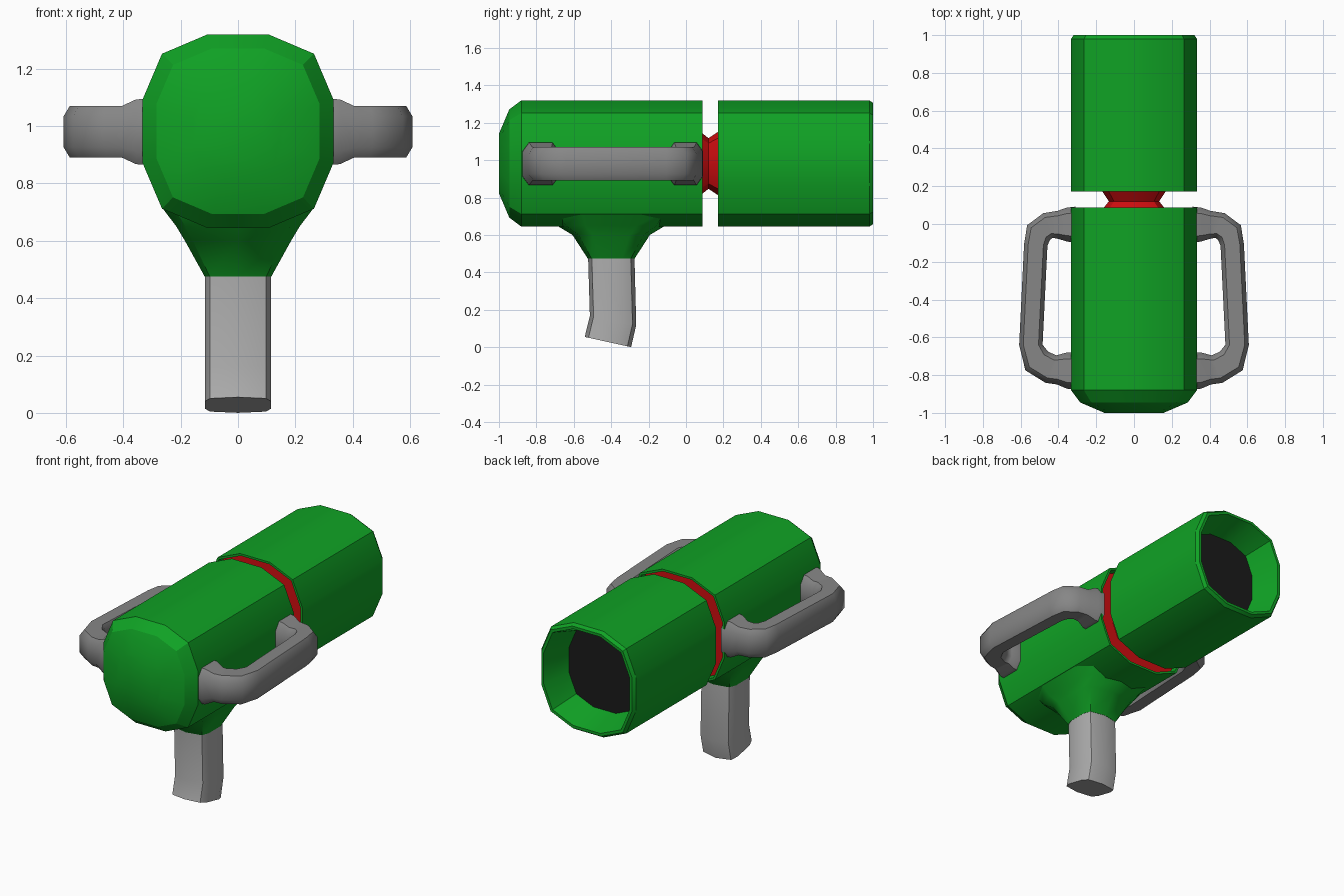
import bpy, bmesh, math
from mathutils import Vector

if "Cube" in bpy.data.objects:
    bpy.data.objects.remove(bpy.data.objects["Cube"])


def material(name, rgb):
    m = bpy.data.materials.new(name)
    m.diffuse_color = (*rgb, 1)
    m.use_nodes = True
    m.node_tree.nodes["Principled BSDF"].inputs["Base Color"].default_value = m.diffuse_color
    return m


green = material("green", (0.005, 0.36, 0.018))
red = material("red", (0.62, 0.004, 0.005))
grip_grey = material("light grey", (0.42, 0.42, 0.42))
handle_grey = material("mid grey", (0.24, 0.24, 0.24))
black = material("black", (0.011, 0.011, 0.011))


def loft(name, rings, mat, cap_start=True, cap_end=True, outward=True, angle=30):
    """Skin a list of equal-length point rings."""
    bm = bmesh.new()
    vs = [[bm.verts.new(p) for p in ring] for ring in rings]
    n = len(rings[0])
    for a, b in zip(vs, vs[1:]):
        for i in range(n):
            j = (i + 1) % n
            bm.faces.new((a[i], a[j], b[j], b[i]))
    if cap_start:
        bm.faces.new(list(reversed(vs[0])))
    if cap_end:
        bm.faces.new(vs[-1])
    bmesh.ops.recalc_face_normals(bm, faces=bm.faces)
    me = bpy.data.meshes.new(name)
    bm.to_mesh(me)
    bm.free()
    me.materials.append(mat)
    ob = bpy.data.objects.new(name, me)
    bpy.context.collection.objects.link(ob)
    bpy.ops.object.select_all(action='DESELECT')
    ob.select_set(True)
    bpy.context.view_layer.objects.active = ob
    bpy.ops.object.shade_smooth_by_angle(angle=math.radians(angle))
    return ob


def mirrored(quarter):
    """Complete a closed section from its first-quadrant points."""
    pts = list(quarter)
    pts += [(-x, y) for x, y in reversed(quarter) if x > 0]
    return pts + [(-x, -y) for x, y in pts if y != 0]


BODY = mirrored([(0.333, 0.11), (0.265, 0.27), (0.105, 0.338)])
CZ = 0.982


def barrel_ring(y, s):
    return [(x * s, y, CZ + z * s) for x, z in BODY]


def barrel(name, profile, mat, **kw):
    return loft(name, [barrel_ring(y, s) for y, s in profile], mat, **kw)


# front body: rounded nose, hollow socket at the rear
barrel("front_body", [(-1, 0.47), (-0.945, 0.855), (-0.88, 1), (0.087, 1),
                      (0.087, 0.96), (0.03, 0.96)], green, angle=25)

# rear barrel: socket in front, funnel mouth behind
tail = barrel("rear_barrel", [(0.23, 0.96), (0.172, 0.96), (0.172, 1), (0.98, 1),
                              (1.0, 0.96), (1.0, 0.91), (0.82, 0.75)], green, angle=25)
tail.data.materials.append(black)
for p in tail.data.polygons:
    if len(p.vertices) > 4 and p.center.y > 0.5:
        p.material_index = 1

# red waisted connector flaring inside both sockets
barrel("connector", [(0.035, 0.955), (0.037, 0.6), (0.12, 0.4), (0.22, 0.6), (0.225, 0.955)], red)

# collar blending the body into the grip
COLLAR = mirrored([(1, 0.48), (0.85, 0.84), (0, 1)])
loft("grip_collar",
     [[(x * rx, -0.40 + y * ry, z) for x, y in COLLAR]
      for z, rx, ry in [(0.475, 0.116, 0.126), (0.60, 0.185, 0.207),
                        (0.65, 0.215, 0.29), (0.72, 0.268, 0.33)]],
     green, angle=40)

# grip, bent slightly forward at the foot
loft("grip",
     [[(x * 0.115, cy + y * 0.124, cz - y * 0.124 * slope) for x, y in COLLAR]
      for cy, cz, slope in [(-0.40, 0.50, 0), (-0.39, 0.143, 0.19), (-0.4175, 0.0275, 0.22)]],
     grip_grey)

# side handles: chamfered section swept round a C-shaped path (x, y, half width, half height)
SECTION = mirrored([(1, 0.6), (0.65, 1)])
PATH = [(0.31, -0.003, 0.095, 0.115), (0.355, -0.003, 0.09, 0.113), (0.40, -0.005, 0.075, 0.09),
        (0.455, -0.008, 0.07, 0.09), (0.505, -0.045, 0.072, 0.09), (0.52, -0.11, 0.062, 0.09),
        (0.546, -0.64, 0.062, 0.09), (0.515, -0.725, 0.078, 0.09), (0.44, -0.768, 0.078, 0.09),
        (0.40, -0.77, 0.08, 0.09), (0.355, -0.776, 0.096, 0.113), (0.31, -0.778, 0.098, 0.115)]
for side, label in ((1, "right"), (-1, "left")):
    rings = []
    for i, (x, y, w, h) in enumerate(PATH):
        a, b = PATH[max(i - 1, 0)], PATH[min(i + 1, len(PATH) - 1)]
        t = Vector((b[0] - a[0], b[1] - a[1])).normalized()
        if i in (0, 1, 10, 11):
            t = Vector((1 if i < 2 else -1, 0))
        n = Vector((-t.y, t.x))
        rings.append([(side * (x + n.x * u * w), y + n.y * u * w, 0.98 + v * h) for u, v in SECTION])
    loft(label + "_handle", rings, handle_grey, angle=40)
